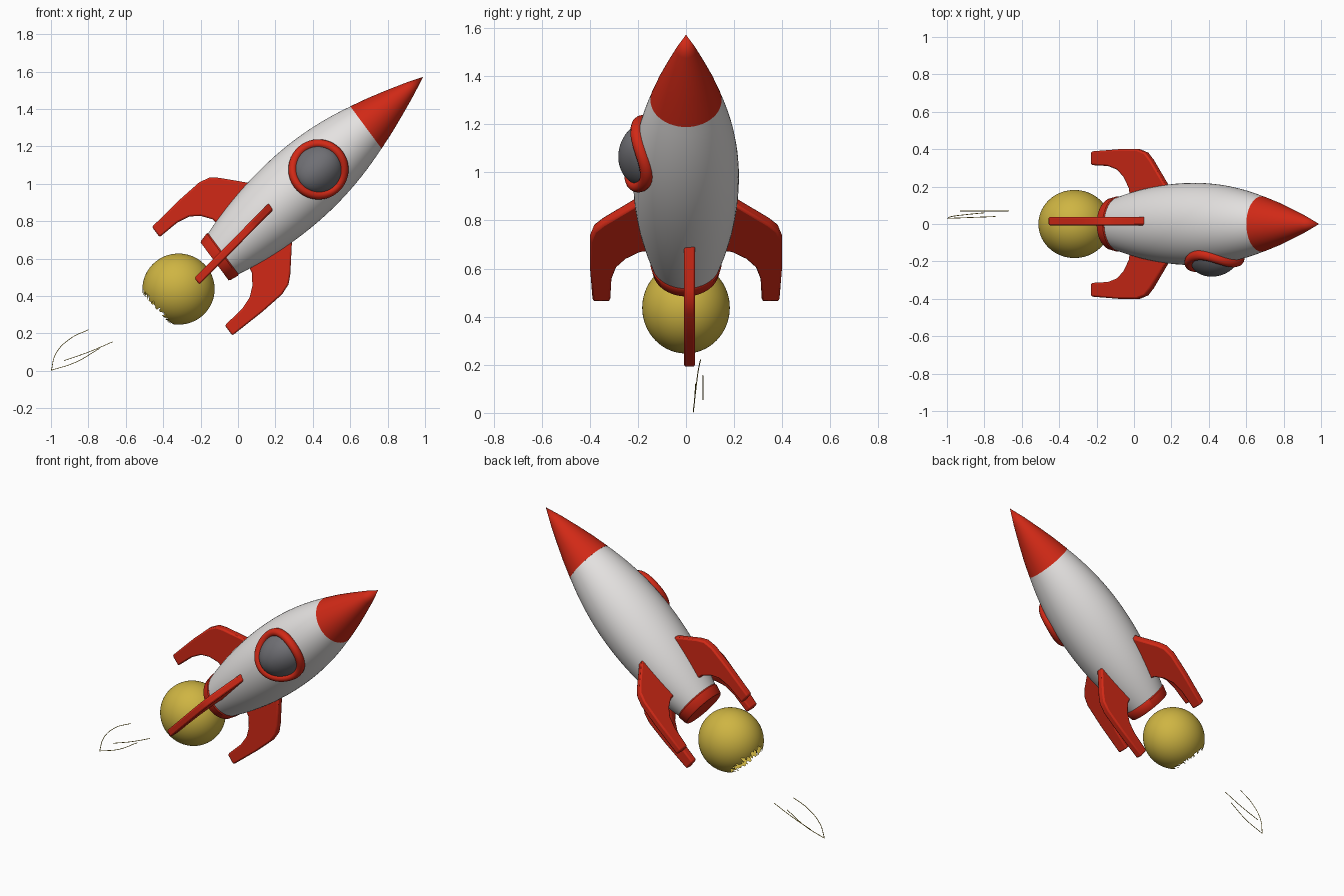
import bpy, bmesh, math, random
from mathutils import Vector

if "Cube" in bpy.data.objects:
    bpy.data.objects.remove(bpy.data.objects["Cube"])

random.seed(4)
BASE = Vector((-0.125, 0, 0.585))      # centre of the tail end
U = Vector((0.749, 0, 0.663))          # rocket axis
V = Vector((-0.595, 0, 0.804))         # cross direction (slightly sheared)
DET = U.x * V.z - V.x * U.z
SQ = 0.95


def material(name, rgb):
    m = bpy.data.materials.new(name)
    m.diffuse_color = (*rgb, 1)
    m.use_nodes = True
    m.node_tree.nodes["Principled BSDF"].inputs["Base Color"].default_value = m.diffuse_color
    return m


WHITE = material("white", (0.78, 0.76, 0.75))
RED = material("red", (0.64, 0.022, 0.008))
GLASS = material("grey glass", (0.16, 0.16, 0.175))
YELLOW = material("yellow", (0.62, 0.46, 0.055))


def place(s, a, b):
    return BASE + U * s + V * (a * SQ) + Vector((0, b, 0))


def radius(s):
    return 0.22 - (0.264 if s < 0.6 else 0.317) * (s - 0.6) ** 2


def skin(x, z):
    """y of the hull's front surface at x, z"""
    dx, dz = x - BASE.x, z - BASE.z
    s = (dx * V.z - V.x * dz) / DET
    a = (U.x * dz - U.z * dx) / DET / SQ
    return -math.sqrt(max(radius(s) ** 2 - a * a, 0.0004))


def finish(name, bm, mat, angle=40, recalc=True):
    bmesh.ops.remove_doubles(bm, verts=bm.verts, dist=1e-5)
    if recalc:
        bmesh.ops.recalc_face_normals(bm, faces=bm.faces)
    me = bpy.data.meshes.new(name)
    bm.to_mesh(me)
    bm.free()
    ob = bpy.data.objects.new(name, me)
    bpy.context.collection.objects.link(ob)
    me.materials.append(mat)
    bpy.ops.object.select_all(action='DESELECT')
    ob.select_set(True)
    bpy.context.view_layer.objects.active = ob
    bpy.ops.object.shade_smooth_by_angle(angle=math.radians(angle))
    return ob


def loft(name, rings, mat, closed=False, **kw):
    bm = bmesh.new()
    vs = [[bm.verts.new(p) for p in r] for r in rings]
    m, n = len(vs), len(vs[0])
    for i in range(m if closed else m - 1):
        for j in range(n):
            k = (j + 1) % n
            bm.faces.new((vs[i][j], vs[i][k], vs[(i + 1) % m][k], vs[(i + 1) % m][j]))
    return finish(name, bm, mat, **kw)


def revolve(name, profile, mat, n=64):
    ang = [2 * math.pi * j / n for j in range(n)]
    return loft(name, [[place(s, r * math.cos(t), r * math.sin(t)) for t in ang]
                       for s, r in profile], mat)


# Hull, nose cone and tail ring
revolve("hull", [(0.04 + 1.04 * i / 24, radius(0.04 + 1.04 * i / 24)) for i in range(25)], WHITE)
revolve("nose_cone", [(1.08, 0.148), (1.18, 0.118), (1.28, 0.083), (1.39, 0.042), (1.488, 0)], RED)
revolve("tail_ring", [(0, 0), (0, 0.132), (0.008, 0.138), (0.055, 0.148), (0.062, 0.144),
                      (0.062, 0.12)], RED)

# Four fins
FIN = [(0.41, 0.15), (0.41, 0.2), (0.29, 0.345), (0.25, 0.382), (0.19, 0.4), (0.05, 0.4),
       (-0.155, 0.388), (-0.155, 0.315), (-0.03, 0.31), (0.04, 0.29), (0.09, 0.25),
       (0.13, 0.19), (0.14, 0.12)]


def fin(name, put):
    bm = bmesh.new()
    lo, hi = ([bm.verts.new(put(s, r, t)) for s, r in FIN] for t in (-0.023, 0.023))
    bm.faces.new(lo)
    bm.faces.new(hi[::-1])
    for j in range(len(FIN)):
        k = (j + 1) % len(FIN)
        bm.faces.new((lo[j], hi[j], hi[k], lo[k]))
    ob = finish(name, bm, RED, angle=35)
    bev = ob.modifiers.new("soft edges", 'BEVEL')
    bev.width, bev.segments = 0.009, 2
    bev.limit_method, bev.angle_limit = 'ANGLE', math.radians(50)


for label, sg in (("front", -1), ("back", 1)):
    fin(label + "_fin", lambda s, r, t: place(s + 0.015, t + 0.07 * (s - 0.1), sg * r))
for label, sg in (("lower", -1), ("upper", 1)):
    fin(label + "_fin", lambda s, r, t: place(s - 0.005, sg * r * 0.98, t + 0.015))

# Round window: frame that hugs the hull, and a bulging pane
WX, WZ, N = 0.43, 1.077, 64
frame = []
for i in range(N):
    t = 2 * math.pi * i / N
    ring = []
    for j in range(12):
        p = 2 * math.pi * j / 12
        rr = 0.137 + 0.024 * math.cos(p)
        y = skin(WX + 0.137 * math.cos(t), WZ + 0.137 * math.sin(t)) - 0.008
        ring.append((WX + rr * math.cos(t), y + 0.028 * math.sin(p), WZ + rr * math.sin(t)))
    frame.append(ring)
loft("window_frame", frame, RED, closed=True)

pane = []
for i in range(13):
    f = math.pi / 2 * i / 12
    rr = 0.128 * math.sin(f)
    ring = []
    for j in range(N):
        t = 2 * math.pi * j / N
        x, z = WX + rr * math.cos(t), WZ + rr * math.sin(t)
        ring.append((x, skin(x, z) - 0.067 * math.cos(f), z))
    pane.append(ring)
loft("window_pane", pane, GLASS)

# Flame ball: open shell with a ragged tail edge
centre = Vector((-0.318, 0, 0.437))
axis = U.normalized()
bm = bmesh.new()
bmesh.ops.create_uvsphere(bm, u_segments=96, v_segments=64, radius=1)
rot = Vector((0, 0, 1)).rotation_difference(axis).to_matrix()
cuts = [0.77 + random.uniform(-0.05, 0.07) for _ in range(96)]
gone = []
for f in bm.faces:
    c = f.calc_center_median()
    k = int((math.atan2(c.y, c.x) / (2 * math.pi) + 0.5) * 96) % 96
    if c.z < -cuts[k]:
        gone.append(f)
bmesh.ops.delete(bm, geom=gone, context='FACES')
for v in bm.verts:
    p = rot @ v.co
    v.co = centre + Vector((p.x * 0.193, p.y * 0.182, p.z * 0.19))
finish("flame_ball", bm, YELLOW, angle=60, recalc=False)

# Thin wisps at the end of the flame
WISPS = [[(-0.8, 0.06, 0.22), (-0.9, 0.05, 0.17), (-0.975, 0.04, 0.09), (-0.998, 0.03, 0.003)],
         [(-0.998, 0.03, 0.003), (-0.87, 0.035, 0.045), (-0.74, 0.04, 0.12)],
         [(-0.93, 0.07, 0.055), (-0.8, 0.07, 0.1), (-0.67, 0.07, 0.155)]]
for i, path in enumerate(WISPS):
    cu = bpy.data.curves.new("flame_wisp", 'CURVE')
    cu.dimensions = '3D'
    cu.bevel_depth, cu.bevel_resolution = 0.002, 1
    sp = cu.splines.new('BEZIER')
    sp.bezier_points.add(len(path) - 1)
    for bp, p in zip(sp.bezier_points, path):
        bp.co = p
        bp.handle_left_type = bp.handle_right_type = 'AUTO'
    cu.materials.append(YELLOW)
    bpy.context.collection.objects.link(bpy.data.objects.new("flame_wisp_%d" % (i + 1), cu))
